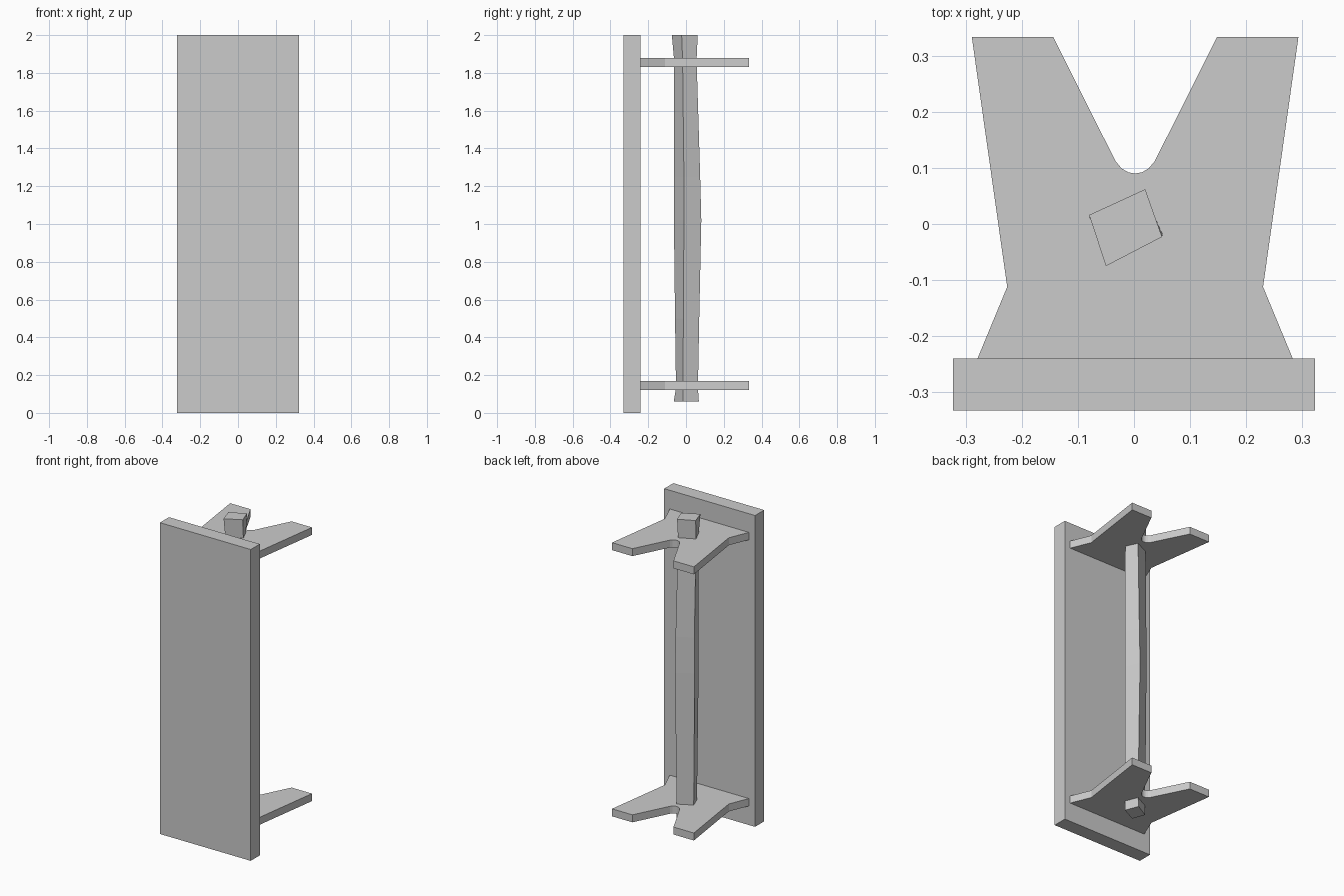
import bpy, bmesh


def loft(name, rings):
    """Closed solid through rings of (x, y, z) points with equal counts."""
    bm = bmesh.new()
    loops = [[bm.verts.new(p) for p in ring] for ring in rings]
    n = len(loops[0])
    bm.faces.new(loops[0])
    bm.faces.new(loops[-1])
    for low, high in zip(loops, loops[1:]):
        for i in range(n):
            j = (i + 1) % n
            bm.faces.new((low[i], low[j], high[j], high[i]))
    bmesh.ops.recalc_face_normals(bm, faces=bm.faces)
    mesh = bpy.data.meshes.new(name)
    bm.to_mesh(mesh)
    bm.free()
    obj = bpy.data.objects.new(name, mesh)
    bpy.context.collection.objects.link(obj)
    return obj


def prism(name, outline, z0, z1):
    return loft(name, [[(x, y, z) for x, y in outline] for z in (z0, z1)])


# Tall back board
prism("back_board", [(-0.323, -0.332), (0.323, -0.332),
                     (0.323, -0.24), (-0.323, -0.24)], 0, 2)

# Forked brackets: right half of the outline, mirrored about x = cx
cx = 0.002
half = [(0.281, -0.24), (0.228, -0.112), (0.291, 0.333), (0.146, 0.333),
        (0.044, 0.130), (0.035, 0.112), (0.024, 0.099), (0.012, 0.092)]
outline = [(cx + x, y) for x, y in half] + [(cx, 0.09)]
outline += [(cx - x, y) for x, y in reversed(half)]
for name, z in (("lower_bracket", 0.122), ("upper_bracket", 1.832)):
    prism(name, outline, z, z + 0.048)

# Uneven hewn bar: height, then left, back, right and front corners
sections = [
    (0.06, (-0.070, 0.017), (0.022, 0.068), (0.055, -0.017), (-0.040, -0.065)),
    (0.13, (-0.067, 0.018), (0.022, 0.063), (0.053, -0.016), (-0.040, -0.053)),
    (0.50, (-0.072, 0.020), (0.022, 0.070), (0.056, -0.014), (-0.042, -0.058)),
    (1.02, (-0.076, 0.022), (0.022, 0.081), (0.060, -0.011), (-0.045, -0.064)),
    (1.25, (-0.075, 0.022), (0.022, 0.075), (0.059, -0.011), (-0.045, -0.063)),
    (1.87, (-0.079, 0.011), (0.017, 0.056), (0.051, -0.018), (-0.045, -0.063)),
    (2.00, (-0.080, 0.016), (0.020, 0.062), (0.050, -0.023), (-0.050, -0.075)),
]
loft("hewn_bar", [[(x, y, z) for x, y in pts] for z, *pts in sections])
